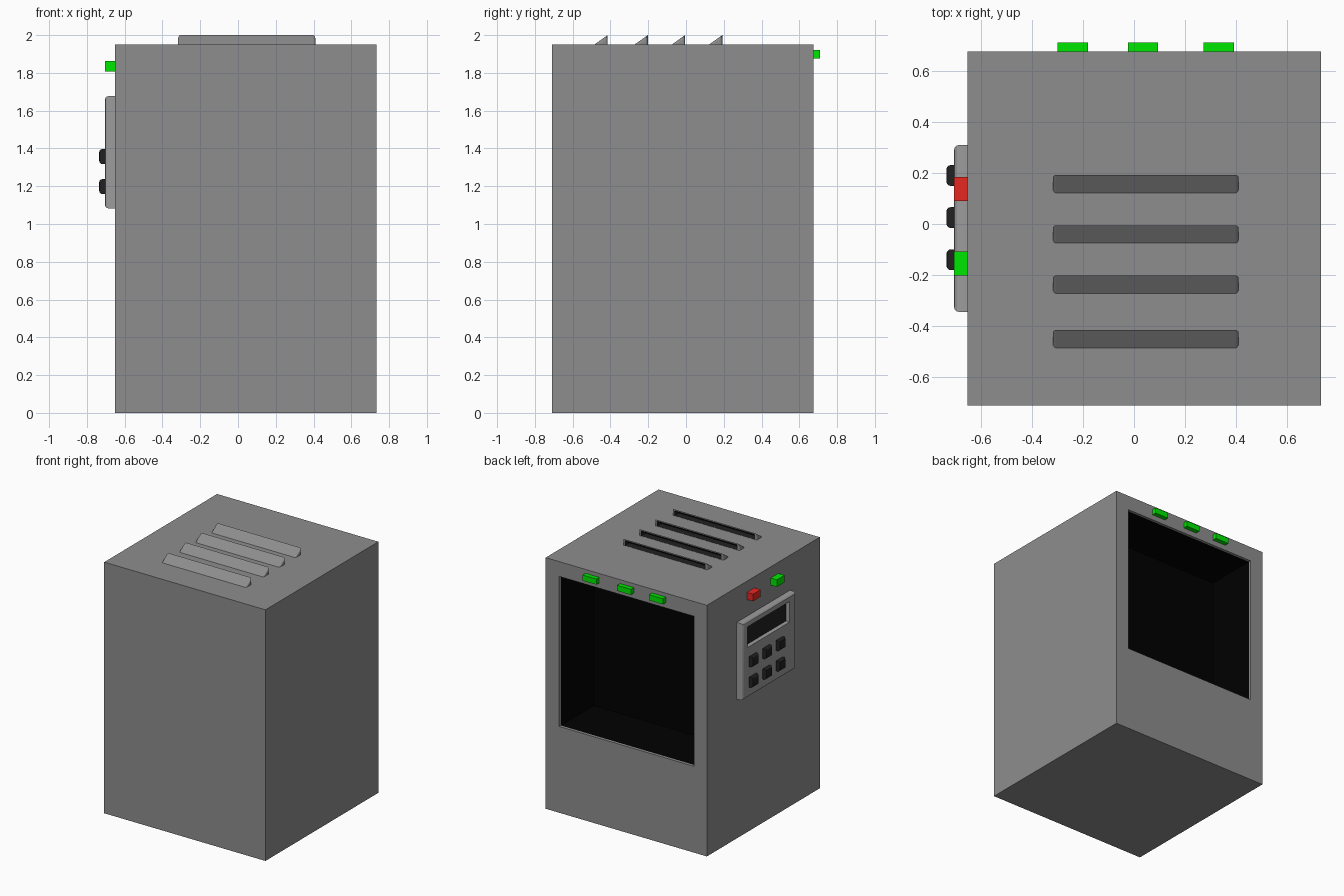
import bpy, bmesh
from mathutils import Vector

if "Cube" in bpy.data.objects:
    bpy.data.objects.remove(bpy.data.objects["Cube"])


def material(name, rgb):
    m = bpy.data.materials.new(name)
    m.diffuse_color = (*rgb, 1)
    m.use_nodes = True
    m.node_tree.nodes["Principled BSDF"].inputs["Base Color"].default_value = m.diffuse_color
    return m


GREY = material("body_grey", (0.267, 0.267, 0.267))
LIGHT = material("panel_grey", (0.33, 0.33, 0.33))
BLACK = material("black", (0, 0, 0))
DARK = material("dark_key", (0.015, 0.015, 0.015))
GREEN = material("green", (0, 0.8, 0))
RED = material("red", (0.8, 0.02, 0.015))


def finish(bm, name, mat, smooth=False):
    me = bpy.data.meshes.new(name)
    bm.to_mesh(me)
    bm.free()
    ob = bpy.data.objects.new(name, me)
    bpy.context.collection.objects.link(ob)
    me.materials.append(mat)
    if smooth:
        for o in bpy.context.selected_objects:
            o.select_set(False)
        bpy.context.view_layer.objects.active = ob
        ob.select_set(True)
        bpy.ops.object.shade_smooth_by_angle()
    return ob


def box(lo, hi):
    bm = bmesh.new()
    bmesh.ops.create_cube(bm, size=1)
    for v in bm.verts:
        v.co = [lo[i] if v.co[i] < 0 else hi[i] for i in range(3)]
    return bm


def facing(bm, direction):
    """Largest face looking along a direction."""
    d = Vector(direction)
    bm.normal_update()
    return max((f for f in bm.faces if f.normal.dot(d) > 0.99), key=lambda f: f.calc_area())


def ring(bm, face, lo, hi):
    """Inset a quad and place the inner loop on the given rectangle."""
    bmesh.ops.inset_region(bm, faces=[face], thickness=0.002)
    c = face.calc_center_median()
    for v in face.verts:
        v.co = [lo[i] if v.co[i] < c[i] else hi[i] for i in range(3)]


def open_cavity(bm, direction):
    """Remove one side and turn the rest to face inward."""
    bmesh.ops.delete(bm, geom=[facing(bm, direction)], context='FACES')
    bmesh.ops.reverse_faces(bm, faces=bm.faces[:])


def round_outer(bm, w):
    """Round the rim of the face looking to -x."""
    f = facing(bm, (-1, 0, 0))
    bmesh.ops.bevel(bm, geom=f.edges[:], offset=w, segments=3, profile=0.5, affect='EDGES')


X0, X1, Y0, Y1, TOP = -0.652, 0.733, -0.71, 0.675, 1.95

# Cabinet with a rimmed opening at the back
OX0, OX1, OZ0, OZ1, RIM, DEEP = -0.54, 0.617, 0.67, 1.835, 0.655, 0.25
bm = box((X0, Y0, 0), (X1, Y1, TOP))
f = facing(bm, (0, 1, 0))
for y in (Y1, RIM):
    ring(bm, f, (OX0, y, OZ0), (OX1, y, OZ1))
bmesh.ops.delete(bm, geom=[f], context='FACES')
finish(bm, "cabinet", GREY)

# Black inside of the chamber
bm = box((OX0, DEEP, OZ0), (OX1, RIM, OZ1))
open_cavity(bm, (0, 1, 0))
finish(bm, "chamber_lining", BLACK)


# Hooded vents on top, open toward the back
def wedge(x0, x1, y0, y1, h):
    bm = bmesh.new()
    a = [bm.verts.new((x0, y, z)) for y, z in ((y0, TOP), (y1, TOP), (y1, TOP + h))]
    b = [bm.verts.new((x1, *v.co.yz)) for v in a]
    bm.faces.new(a)
    bm.faces.new(b)
    for i in range(3):
        j = (i + 1) % 3
        bm.faces.new((a[i], a[j], b[j], b[i]))
    bmesh.ops.recalc_face_normals(bm, faces=bm.faces[:])
    return bm


VX0, VX1 = -0.318, 0.41
for n, y in enumerate((-0.415, -0.202, -0.005, 0.192)):
    bm = wedge(VX0, VX1, y - 0.07, y, 0.05)
    ends = [e for e in bm.edges
            if abs(e.verts[0].co.x - e.verts[1].co.x) < 1e-4
            and max(v.co.z for v in e.verts) > TOP + 0.01]
    bmesh.ops.bevel(bm, geom=ends, offset=0.012, segments=3, profile=0.5, affect='EDGES')
    f = facing(bm, (0, 1, 0))
    ring(bm, f, (VX0 + 0.02, y, TOP + 0.001), (VX1 - 0.02, y, TOP + 0.04))
    bmesh.ops.delete(bm, geom=[f], context='FACES')
    finish(bm, f"vent_hood_{n + 1}", GREY)
    bm = wedge(VX0 + 0.02, VX1 - 0.02, y - 0.054, y, 0.04)
    for v in bm.verts:
        v.co.z = max(v.co.z, TOP + 0.001)
    open_cavity(bm, (0, 1, 0))
    finish(bm, f"vent_slot_{n + 1}", DARK)

# Indicator lights above the chamber
for n, x in enumerate((-0.24, 0.035, 0.332)):
    finish(box((x - 0.059, Y1, 1.876), (x + 0.059, 0.71, 1.92)), f"back_light_{n + 1}", GREEN)

# Push buttons above the control panel
for name, y, mat in (("start_button", -0.155, GREEN), ("stop_button", 0.138, RED)):
    finish(box((-0.705, y - 0.047, 1.808), (X0, y + 0.047, 1.863)), name, mat)

# Control panel with a recessed display
PX = -0.705
bm = box((PX, -0.345, 1.082), (X0, 0.31, 1.678))
round_outer(bm, 0.022)
f = facing(bm, (-1, 0, 0))
ring(bm, f, (PX, -0.26, 1.475), (PX, 0.25, 1.635))
ring(bm, f, (PX + 0.025, -0.25, 1.485), (PX + 0.025, 0.24, 1.625))
finish(bm, "control_panel", LIGHT, smooth=True)
finish(box((PX + 0.02, -0.25, 1.485), (PX + 0.03, 0.24, 1.625)), "display", DARK)

# Keypad
for r, z in enumerate((1.357, 1.198)):
    for c, y in enumerate((0.19, 0.025, -0.14)):
        bm = box((-0.735, y - 0.041, z - 0.04), (PX, y + 0.041, z + 0.04))
        round_outer(bm, 0.018)
        finish(bm, f"key_{r + 1}_{c + 1}", DARK, smooth=True)
